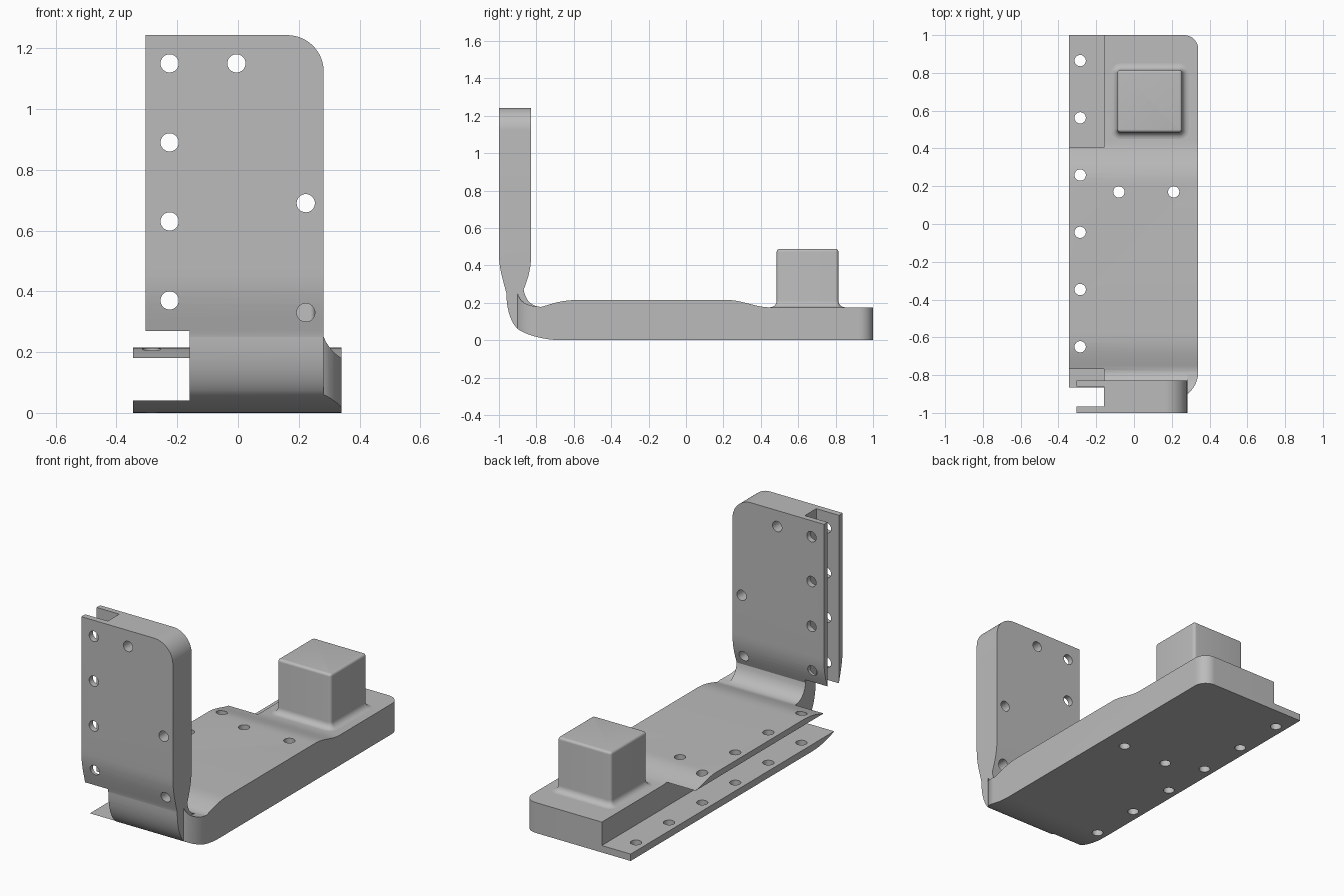
import bpy, bmesh, math
from mathutils import Vector
from mathutils.geometry import interpolate_bezier

if "Cube" in bpy.data.objects:
    bpy.data.objects.remove(bpy.data.objects["Cube"], do_unlink=True)

grey = bpy.data.materials.new("plain grey")
grey.use_nodes = True
grey.diffuse_color = (0.5, 0.5, 0.5, 1)
grey.node_tree.nodes["Principled BSDF"].inputs["Base Color"].default_value = (0.5, 0.5, 0.5, 1)


def bez(a, h1, h2, b, n=10):
    """Points of a curve from a to b."""
    pts = interpolate_bezier(*[Vector((p[0], p[1], 0)) for p in (a, h1, h2, b)], n)
    return [(p.x, p.y) for p in pts]


def add_object(name, bm):
    bmesh.ops.recalc_face_normals(bm, faces=bm.faces)
    mesh = bpy.data.meshes.new(name)
    bm.to_mesh(mesh)
    bm.free()
    mesh.materials.append(grey)
    obj = bpy.data.objects.new(name, mesh)
    bpy.context.collection.objects.link(obj)
    return obj


def prism(name, outline, axis, start, end):
    """Extrude a flat outline along an axis."""
    place = {"X": lambda a, b, t: (t, a, b),
             "Y": lambda a, b, t: (a, t, b),
             "Z": lambda a, b, t: (a, b, t)}[axis]
    pts = []
    for p in outline:
        if not pts or math.dist(p, pts[-1]) > 1e-5:
            pts.append(p)
    bm = bmesh.new()
    rings = [[bm.verts.new(place(a, b, t)) for a, b in pts] for t in (start, end)]
    bm.faces.new(rings[0])
    bm.faces.new(rings[1])
    for i in range(len(pts)):
        j = (i + 1) % len(pts)
        bm.faces.new((rings[0][i], rings[0][j], rings[1][j], rings[1][i]))
    return add_object(name, bm)


def box(x0, x1, y0, y1, z0, z1):
    return prism("cutter", [(x0, y0), (x1, y0), (x1, y1), (x0, y1)], "Z", z0, z1)


def disc(a, b, r, n=32):
    return [(a + r * math.cos(math.tau * i / n), b + r * math.sin(math.tau * i / n)) for i in range(n)]


def corner(a, b, r):
    """Waste outside a rounded corner at (a, b)."""
    arc = [(a - r + r * math.cos(t), b - r + r * math.sin(t))
           for t in [math.pi / 2 * i / 14 for i in range(15)]]
    return arc + [(a - r, b + 0.2), (a + 0.2, b + 0.2), (a + 0.2, b - r)]


def activate(obj):
    bpy.ops.object.select_all(action="DESELECT")
    obj.select_set(True)
    bpy.context.view_layer.objects.active = obj


def cut(obj, cutter):
    cutter.hide_render = True
    activate(obj)
    mod = obj.modifiers.new("cut", "BOOLEAN")
    mod.operation, mod.solver, mod.object = "DIFFERENCE", "EXACT", cutter
    bpy.ops.object.modifier_apply(modifier=mod.name)
    bpy.data.objects.remove(cutter, do_unlink=True)


def smooth(obj):
    activate(obj)
    bpy.ops.object.shade_smooth_by_angle(angle=math.radians(30))


# Bent bracket: side profile of base, bend and upright
profile = [(1, 0)]
profile += bez((-0.66, 0), (-0.76, 0), (-0.86, 0.03), (-0.90, 0.06))
profile += bez((-0.90, 0.06), (-0.94, 0.10), (-0.96, 0.17), (-0.96, 0.25))
profile += bez((-0.96, 0.25), (-0.975, 0.31), (-1, 0.38), (-1, 0.46))
profile += [(-1, 1.243), (-0.828, 1.243)]
profile += bez((-0.828, 0.46), (-0.828, 0.38), (-0.845, 0.33), (-0.868, 0.27))
profile += bez((-0.868, 0.27), (-0.86, 0.22), (-0.83, 0.18), (-0.775, 0.178))
profile += bez((-0.775, 0.178), (-0.70, 0.20), (-0.66, 0.215), (-0.58, 0.215))
profile += bez((0.22, 0.215), (0.30, 0.215), (0.36, 0.18), (0.44, 0.176))
profile += [(1, 0.176)]
bracket = prism("bracket", profile, "X", -0.345, 0.34)

# Narrow the upright on both sides, leaving a curved web at the bend
web = [(-1.2, -0.1), (-0.9, -0.1)]
web += bez((-0.9, 0.25), (-0.89, 0.20), (-0.84, 0.18), (-0.775, 0.18))
web += [(-0.775, 1.4), (-1.2, 1.4)]
cut(bracket, prism("cutter", web, "X", 0.282, 0.5))
cut(bracket, box(-0.5, -0.305, -1.2, -0.79, 0.1, 1.4))
front_corner = bez((0.282, -0.9), (0.30, -0.89), (0.335, -0.85), (0.341, -0.79))
front_corner += [(0.5, -0.79), (0.5, -1.1), (0.282, -1.1)]
cut(bracket, prism("cutter", front_corner, "Z", -0.1, 0.4))

# Rounded outer corners
cut(bracket, prism("cutter", corner(0.282, 1.243, 0.12), "Y", -1.2, -0.7))
cut(bracket, prism("cutter", corner(0.34, 1, 0.075), "Z", -0.1, 0.4))

# Side slots that leave thin flanges
slot_x = -0.16
cut(bracket, box(-0.5, slot_x, -1.2, 1.2, 0.04, 0.18))
cut(bracket, box(-0.5, slot_x, -0.965, -0.86, 0.1, 1.4))
cut(bracket, box(-0.5, slot_x, -1.2, -0.79, 0.1, 0.265))

# Screw holes in the base and the upright
base_holes = [(-0.285, 0.865 - 0.303 * i) for i in range(6)] + [(-0.08, 0.17), (0.21, 0.17)]
for x, y in base_holes:
    cut(bracket, prism("cutter", disc(x, y, 0.03), "Z", -0.1, 0.4))
upright_holes = [(-0.225, 1.15 - 0.26 * i) for i in range(4)]
upright_holes += [(-0.005, 1.15), (0.223, 0.69), (0.223, 0.33)]
for x, z in upright_holes:
    cut(bracket, prism("cutter", disc(x, z, 0.03), "Y", -1.2, -0.7))
smooth(bracket)

# Square block: rounded rings with a flared foot and a softened top
steps = [math.pi / 2 * i / 6 for i in range(7)]
flare, soft, top = 0.035, 0.015, 0.488
levels = [(flare, 0.15)]
levels += [(flare * (1 - math.sin(t)), 0.176 + flare * (1 - math.cos(t))) for t in steps]
levels += [(-soft * (1 - math.cos(t)), top - soft * (1 - math.sin(t))) for t in steps]
bm = bmesh.new()
rings = []
for grow, z in levels:
    radius = 0.017 + grow
    ring = []
    for sx, sy, turn in ((1, 1, 0), (-1, 1, 1), (-1, -1, 2), (1, -1, 3)):
        for t in steps:
            a = t + turn * math.pi / 2
            ring.append(bm.verts.new((0.083 + sx * 0.155 + radius * math.cos(a),
                                      0.65 + sy * 0.148 + radius * math.sin(a), z)))
    rings.append(ring)
for low, high in zip(rings, rings[1:]):
    for i in range(len(low)):
        j = (i + 1) % len(low)
        bm.faces.new((low[i], low[j], high[j], high[i]))
bm.faces.new(rings[0])
bm.faces.new(rings[-1])
smooth(add_object("square_block", bm))
